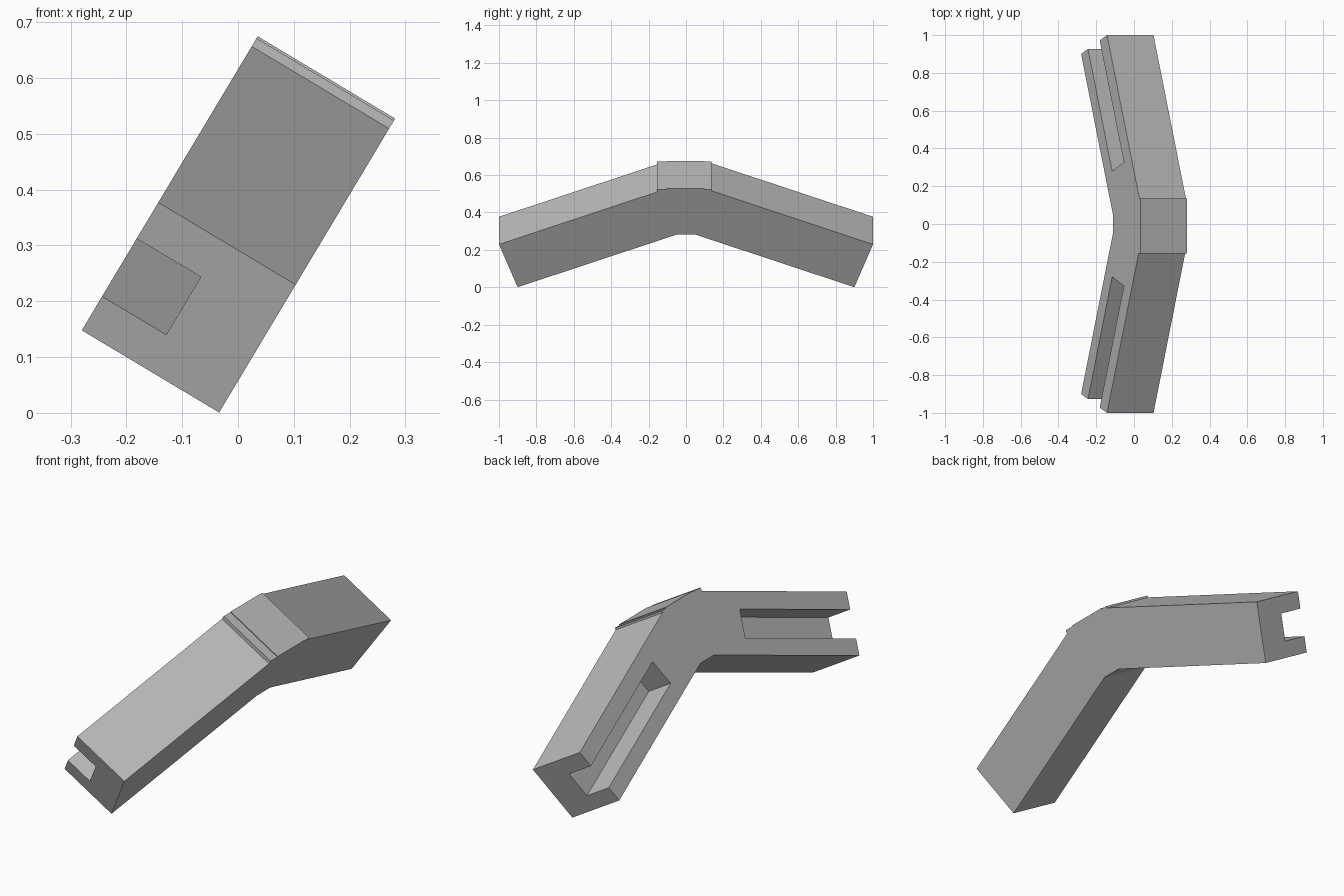
import bpy, bmesh
from math import radians
from mathutils import Matrix

cube = bpy.data.objects.get("Cube")
if cube:
    bpy.data.objects.remove(cube, do_unlink=True)

grey = bpy.data.materials.new("mid_grey")
grey.use_nodes = True
colour = (0.5, 0.5, 0.5, 1)
grey.diffuse_color = colour
grey.node_tree.nodes["Principled BSDF"].inputs["Base Color"].default_value = colour

WIDTH, SLOT_DEPTH = 0.287, 0.134
# Whole part leans sideways around the y axis
LEAN = Matrix.Translation((-0.28, 0, 0.148)) @ Matrix.Rotation(radians(30.9), 4, 'Y')


def prism(name, profile, start, end):
    """Extrude a (y, height) profile across the width."""
    bm = bmesh.new()
    face = bm.faces.new([bm.verts.new((start, y, h)) for y, h in profile])
    out = bmesh.ops.extrude_face_region(bm, geom=[face])
    moved = [v for v in out["geom"] if isinstance(v, bmesh.types.BMVert)]
    bmesh.ops.translate(bm, verts=moved, vec=(end - start, 0, 0))
    bmesh.ops.recalc_face_normals(bm, faces=bm.faces)
    mesh = bpy.data.meshes.new(name)
    bm.to_mesh(mesh)
    bm.free()
    mesh.materials.append(grey)
    obj = bpy.data.objects.new(name, mesh)
    bpy.context.collection.objects.link(obj)
    obj.matrix_world = LEAN
    return obj


# Bent bar with a raised pad on the bend
body = prism("bent_bar", [
    (-0.9, 0), (-0.05, 0.328), (0.05, 0.328), (0.9, 0), (1, 0.267),
    (0.135, 0.601), (0.135, 0.61), (0.1, 0.61), (0.1, 0.614),
    (-0.105, 0.614), (-0.105, 0.61), (-0.155, 0.61), (-0.155, 0.593),
    (-1, 0.267)], 0, WIDTH)

# Open-ended slot in the side of each arm
for side, label in ((-1, "front"), (1, "back")):
    cutter = prism(label + "_slot_cutter", [
        (side * y, h) for y, h in
        ((0.28, 0.32), (0.327, 0.441), (1.1, 0.142), (1.1, 0.004))],
        -0.1, SLOT_DEPTH)
    cutter.hide_render = True
    cutter.hide_set(True)
    cut = body.modifiers.new(label + "_slot", 'BOOLEAN')
    cut.operation = 'DIFFERENCE'
    cut.solver = 'EXACT'
    cut.object = cutter
